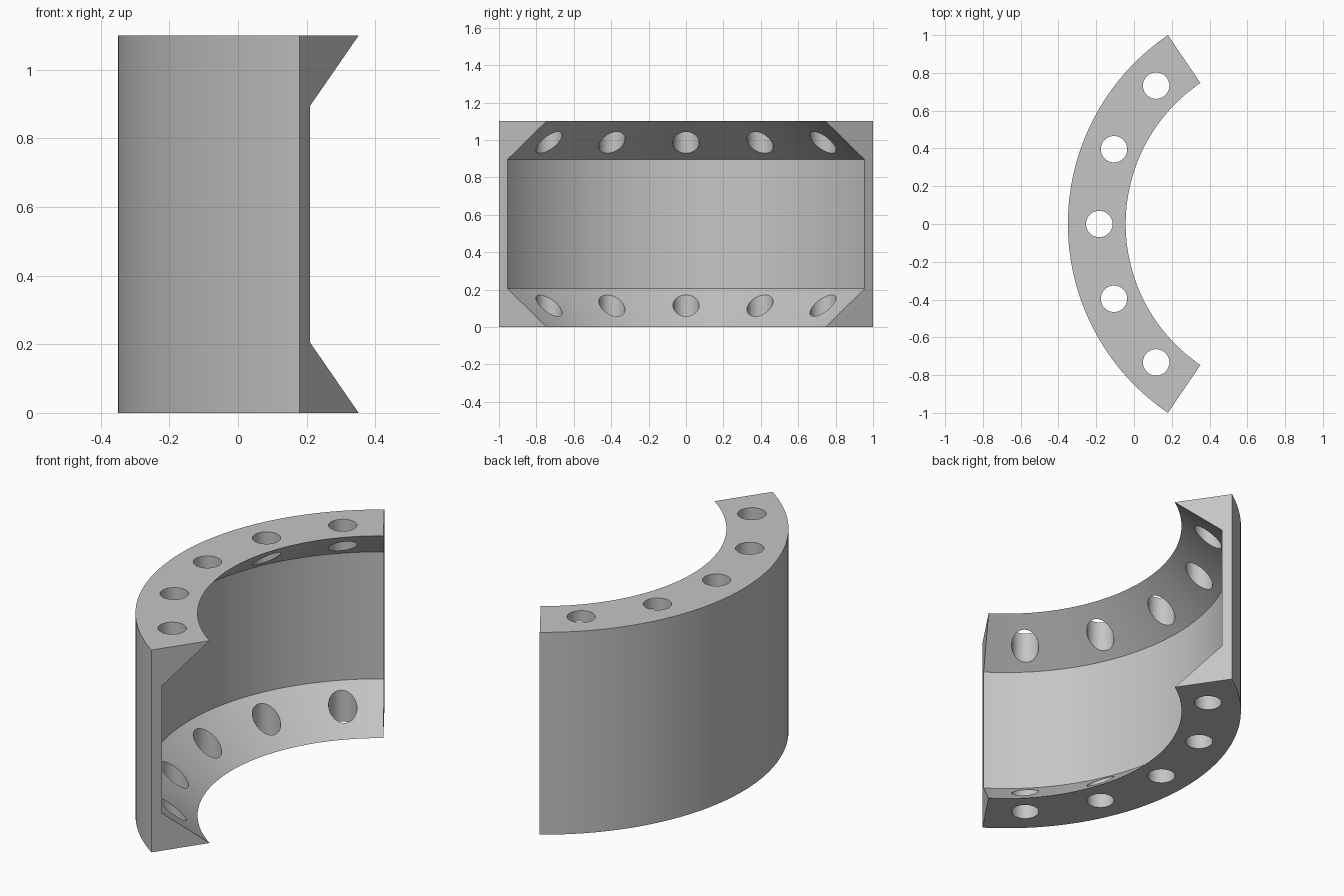
import bpy
import bmesh
from math import cos, sin, radians
from mathutils import Matrix

if "Cube" in bpy.data.objects:
    bpy.data.objects.remove(bpy.data.objects["Cube"])

CENTRE_X = 0.858      # axis of the curved wall
HALF_ANGLE = radians(55.85)
STEPS = 72
HEIGHT = 1.1
HOLE_COUNT = 5
HOLE_RING = 1.042
HOLE_RADIUS = 0.07

grey = bpy.data.materials.new("plain grey")
grey.use_nodes = True
colour = (0.56, 0.56, 0.56, 1)
grey.diffuse_color = colour
grey.node_tree.nodes["Principled BSDF"].inputs["Base Color"].default_value = colour


def on_arc(radius, angle):
    """Point on the arc, angle measured from -x."""
    return CENTRE_X - radius * cos(angle), radius * sin(angle)


def add_object(name, bm):
    bmesh.ops.recalc_face_normals(bm, faces=bm.faces)
    mesh = bpy.data.meshes.new(name)
    bm.to_mesh(mesh)
    bm.free()
    obj = bpy.data.objects.new(name, mesh)
    bpy.context.collection.objects.link(obj)
    return obj


# Wall section (radius, height) with a tapered flange at each end
half = [(1.154, 0.205), (0.902, 0), (1.208, 0)]
section = half + [(r, HEIGHT - z) for r, z in reversed(half)]

# Sweep the section along the arc and cap both ends
bm = bmesh.new()
rings = []
for i in range(STEPS + 1):
    angle = HALF_ANGLE * (2 * i / STEPS - 1)
    rings.append([bm.verts.new((*on_arc(r, angle), z)) for r, z in section])
for a, b in zip(rings, rings[1:]):
    for j in range(len(section)):
        k = (j + 1) % len(section)
        bm.faces.new((a[j], a[k], b[k], b[j]))
bm.faces.new(rings[0])
bm.faces.new(rings[-1])
segment = add_object("flanged_wall_segment", bm)
segment.data.materials.append(grey)

# Bolt hole cutters, evenly spaced through both flanges
bm = bmesh.new()
for i in range(HOLE_COUNT):
    angle = HALF_ANGLE * (2 * (i + 0.5) / HOLE_COUNT - 1)
    bmesh.ops.create_cone(
        bm, cap_ends=True, segments=40, radius1=HOLE_RADIUS, radius2=HOLE_RADIUS,
        depth=HEIGHT + 0.2,
        matrix=Matrix.Translation((*on_arc(HOLE_RING, angle), HEIGHT / 2)))
cutter = add_object("bolt_hole_cutter", bm)
cutter.data.materials.append(grey)
cutter.hide_render = True

# Drill the holes
drill = segment.modifiers.new("bolt holes", "BOOLEAN")
drill.operation = "DIFFERENCE"
drill.solver = "EXACT"
drill.object = cutter
bpy.context.view_layer.objects.active = segment
segment.select_set(True)
bpy.ops.object.modifier_apply(modifier=drill.name)
bpy.data.objects.remove(cutter)

bpy.ops.object.shade_smooth_by_angle(angle=radians(30))
